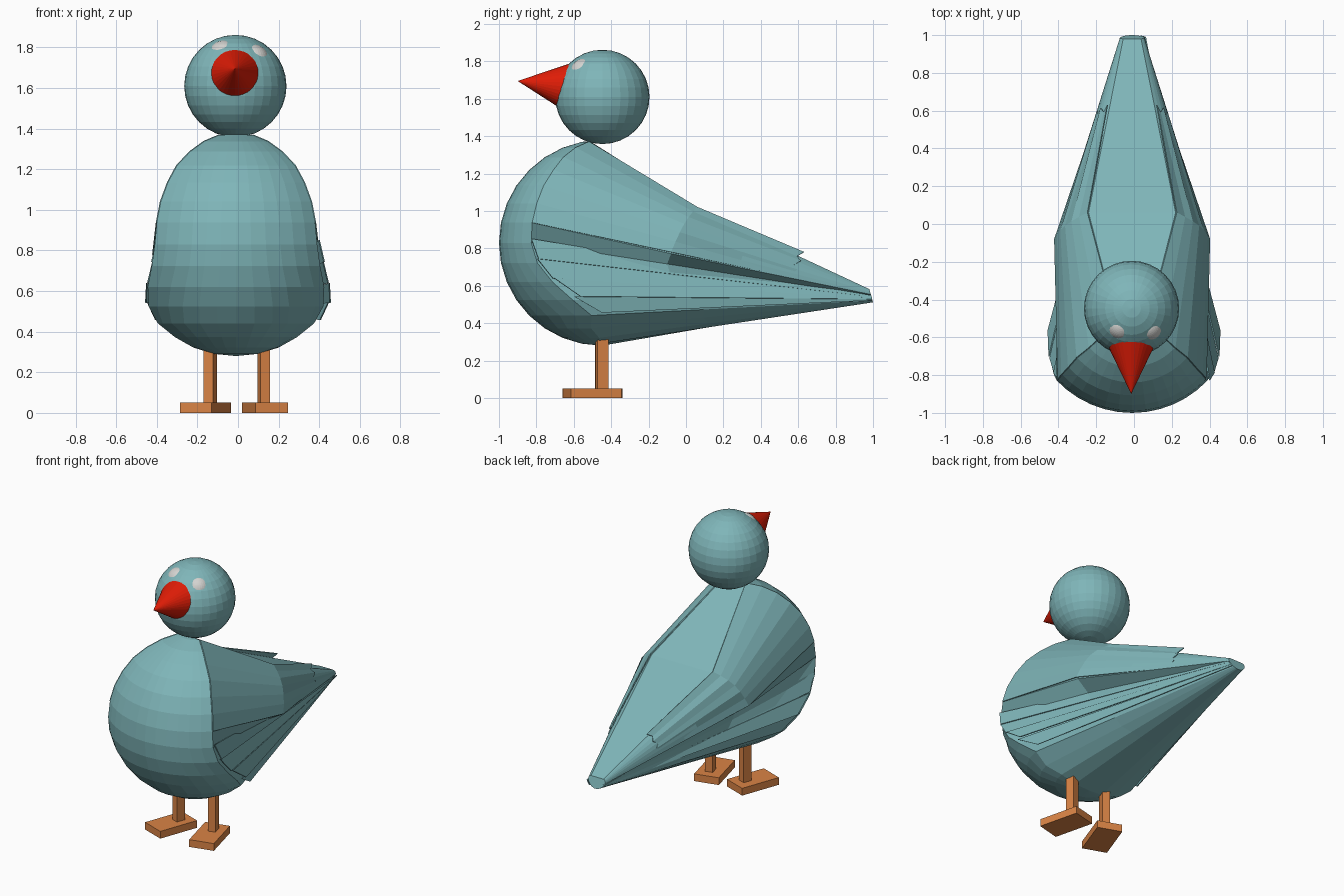
import bpy, bmesh, math
from mathutils import Vector

if "Cube" in bpy.data.objects:
    bpy.data.objects.remove(bpy.data.objects["Cube"])

def material(name, rgb):
    m = bpy.data.materials.new(name)
    m.diffuse_color = (*rgb, 1)
    m.use_nodes = True
    m.node_tree.nodes["Principled BSDF"].inputs["Base Color"].default_value = m.diffuse_color
    return m

TEAL = material("teal", (0.212, 0.465, 0.485))
RED = material("red", (0.76, 0.012, 0.002))
ORANGE = material("orange", (0.7, 0.23, 0.06))
PALE = material("pale grey", (0.65, 0.65, 0.63))

def finish(name, bm, mat, loc=(0, 0, 0), rot=(0, 0, 0)):
    bmesh.ops.recalc_face_normals(bm, faces=bm.faces)
    me = bpy.data.meshes.new(name)
    bm.to_mesh(me)
    bm.free()
    me.materials.append(mat)
    ob = bpy.data.objects.new(name, me)
    ob.location, ob.rotation_euler = loc, rot
    bpy.context.collection.objects.link(ob)
    return ob

def box(name, size, loc, rz, mat):
    bm = bmesh.new()
    bmesh.ops.create_cube(bm, size=1)
    bmesh.ops.scale(bm, vec=size, verts=bm.verts)
    return finish(name, bm, mat, loc, (0, 0, rz))

def sphere(name, r, loc, mat, u=32, v=16):
    bm = bmesh.new()
    bmesh.ops.create_uvsphere(bm, u_segments=u, v_segments=v, radius=r)
    return finish(name, bm, mat, loc)

def lerp(a, b, t):
    return Vector(a).lerp(Vector(b), t)

# Body: round breast trimmed to an egg outline, lofted back to a narrow tail
CX, CY, CZ, R = -0.01, -0.45, 0.83, 0.55
WIDTH = [.08, .155, .225, .29, .335, .37, .39, .40, .415, .435, .43, .385, .30, .21, .107]

def breast(theta, x):
    rr = R * math.sin(theta)
    return Vector((x, CY - math.sqrt(max(rr * rr - x * x, 0)), CZ + R * math.cos(theta)))

def tail(theta):
    c = math.cos(theta)
    return Vector((0.02 * (1 + c) + 0.04 * math.sin(theta), 0.99 - 0.01 * c, 0.547 + 0.036 * c))

def theta_of(i):
    return math.pi * (i + 1) / 16

def flip(v):
    return Vector((-v.x, v.y, v.z))

def wing_mid(t):
    p = lerp((.235, .06, 1.02), (.41, -.08, .78), t)
    return p + Vector((.03, 0, .03)) * math.sin(math.pi * t)

bm = bmesh.new()
rows = []
for i, w in enumerate(WIDTH):
    th = theta_of(i)
    rr = R * math.sin(th)
    a = math.asin(min(w / rr, 1))
    front = [breast(th, rr * math.sin(a * j / 6)) for j in range(-6, 7)]
    end = tail(th)
    if i <= 6:
        m = wing_mid(i / 6)
        m = Vector((m.x * 0.98, m.y, m.z - 0.008))
    else:
        m = lerp(front[-1], end, 0.4)
        m.x += {7: 0.035, 8: 0.015}.get(i, 0)
    pts = [flip(end), flip(m)] + front + [m, end]
    rows.append([bm.verts.new(p) for p in pts])
for r0, r1 in zip(rows, rows[1:]):
    for k in range(len(r0) - 1):
        bm.faces.new((r0[k], r0[k + 1], r1[k + 1], r1[k]))
for r, p in ((rows[0], (0, -.515, 1.374)), (rows[-1], (0, CY, CZ - R))):
    pole = bm.verts.new(p)
    for k in range(2, 14):
        bm.faces.new((r[k], r[k + 1], pole))
    bm.faces.new((r[2], pole, r[14], r[15], r[1]))
    bm.faces.new((r[1], r[15], r[16], r[0]))
bm.faces.new([r[0] for r in rows] + [r[16] for r in reversed(rows)])
finish("body", bm, TEAL, (CX, 0, 0))

# Wings: bent plates over the shoulders, and side feathers running to the tail
for side, s in (("left", -1), ("right", 1)):
    bm = bmesh.new()
    grid = []
    for i in range(7):
        t = i / 6
        tip = lerp((.13, .63, .78), (.185, .58, .64), t)
        tip.y -= 0.03 * (i % 2)
        tip.x += 0.02 * math.sin(math.pi * t)
        line = [breast(theta_of(i), WIDTH[i] + 0.002), wing_mid(t), tip]
        grid.append([bm.verts.new((s * p.x, p.y, p.z)) for p in line])
    for g0, g1 in zip(grid, grid[1:]):
        for k in range(2):
            bm.faces.new((g0[k], g0[k + 1], g1[k + 1], g1[k]))
    wing = finish(side + "_wing", bm, TEAL, (CX, 0, 0))
    mod = wing.modifiers.new("thickness", 'SOLIDIFY')
    mod.thickness, mod.offset = 0.006, 0

    bm = bmesh.new()
    step = math.pi / 16
    for i, (x0, x1) in enumerate(((.40, .425), (.42, .445), (.45, .455), (.445, .405))):
        th = theta_of(i + 6.8)
        p = [breast(th, x0), breast(th + step, x1), tail(th + step), tail(th)]
        bm.faces.new([bm.verts.new((s * q.x, q.y, q.z)) for q in p])
    feathers = finish(side + "_side_feathers", bm, TEAL)
    mod = feathers.modifiers.new("thickness", 'SOLIDIFY')
    mod.thickness, mod.offset = 0.006, 0

# Head and eyes
HEAD = Vector((-0.013, -0.447, 1.61))
sphere("head", 0.252, HEAD, TEAL)
for name, p in (("left_eye", (-0.09, -0.57, 1.81)), ("right_eye", (0.105, -0.575, 1.783))):
    d = (Vector(p) - HEAD).normalized()
    sphere(name, 0.08, HEAD + d * 0.179, PALE, 32, 24)

# Beak: cone with its base sunk in the head
bm = bmesh.new()
bmesh.ops.create_cone(bm, cap_ends=True, segments=32, radius1=0.144, radius2=0, depth=0.3)
axis = Vector((0, -math.cos(math.radians(7)), math.sin(math.radians(7))))
bm.transform(axis.to_track_quat('Z', 'Y').to_matrix().to_4x4())
finish("beak", bm, RED, Vector((-0.015, -0.9, 1.695)) - axis * 0.15)

# Legs and splayed feet
for side, leg_x, foot_x, deg in (("left", -.137, -.16, -20), ("right", .127, .133, 14)):
    a = math.radians(deg)
    box(side + "_leg", (.05, .06, .32), (leg_x, -.45, .2), a, ORANGE)
    box(side + "_foot", (.165, .28, .05), (foot_x, -.5, .025), a, ORANGE)
